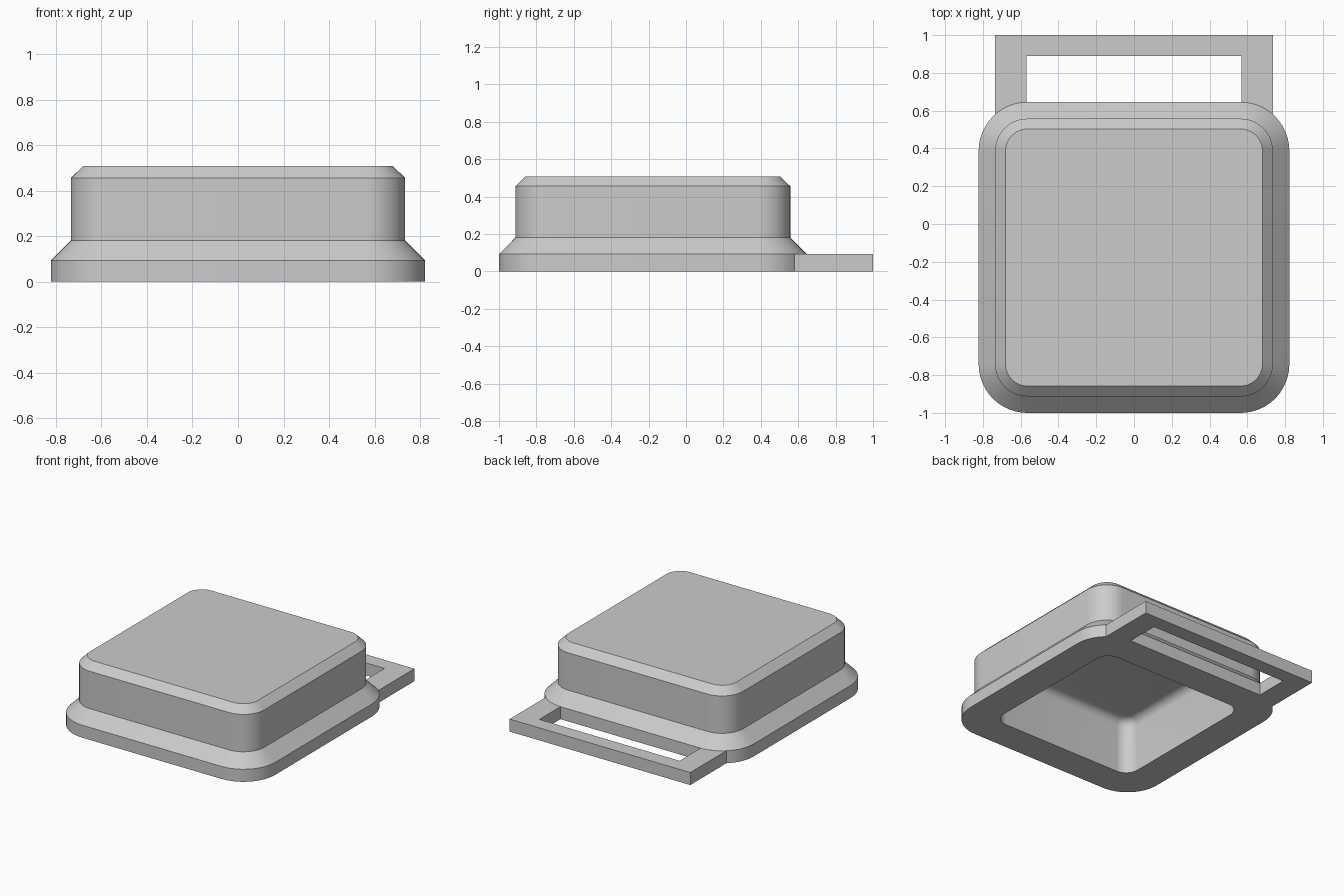
import bpy, bmesh, math

cube = bpy.data.objects.get("Cube")
if cube:
    bpy.data.objects.remove(cube, do_unlink=True)

mat = bpy.data.materials.new("plain grey")
mat.use_nodes = True
grey = (0.6, 0.6, 0.6, 1)
mat.diffuse_color = grey
mat.node_tree.nodes["Principled BSDF"].inputs["Base Color"].default_value = grey

CENTRE_Y = -0.1775   # middle of the housing
CORE = 0.565         # half distance between outer corner centres
BASE = 0.8225        # half width of the base
STEPS = 12           # segments per rounded corner


def finish(bm, name):
    bmesh.ops.recalc_face_normals(bm, faces=bm.faces)
    mesh = bpy.data.meshes.new(name)
    bm.to_mesh(mesh)
    bm.free()
    mesh.materials.append(mat)
    obj = bpy.data.objects.new(name, mesh)
    bpy.context.collection.objects.link(obj)
    bpy.ops.object.select_all(action='DESELECT')
    obj.select_set(True)
    bpy.context.view_layer.objects.active = obj
    bpy.ops.object.shade_smooth_by_angle(angle=math.radians(30))
    return obj


def ring(bm, half, core, z):
    """Rounded square with corner centres at +-core."""
    verts = []
    for quarter in range(4):
        mid = math.radians(45 + 90 * quarter)
        cx = math.copysign(core, math.cos(mid))
        cy = math.copysign(core, math.sin(mid)) + CENTRE_Y
        for i in range(STEPS + 1):
            a = math.radians(90) * (quarter + i / STEPS)
            r = half - core
            verts.append(bm.verts.new((cx + r * math.cos(a), cy + r * math.sin(a), z)))
    return verts


# Housing: outer shell from the top down, then up into the hollow underside
OPENING, INNER_CORE, CEILING, FILLET = 0.59, 0.49, 0.41, 0.06
sections = [(0.68, CORE, 0.508), (0.735, CORE, 0.455), (0.735, CORE, 0.18),
            (BASE, CORE, 0.092), (BASE, CORE, 0), (OPENING, INNER_CORE, 0)]
for i in range(6):
    a = math.radians(90) * i / 5
    sections.append((OPENING - FILLET * (1 - math.cos(a)), INNER_CORE,
                     CEILING - FILLET * (1 - math.sin(a))))

bm = bmesh.new()
rings = [ring(bm, *s) for s in sections]
for a, b in zip(rings, rings[1:]):
    for i in range(len(a)):
        j = (i + 1) % len(a)
        bm.faces.new((a[i], a[j], b[j], b[i]))
bm.faces.new(rings[0])
bm.faces.new(rings[-1])
finish(bm, "housing")

# Strap loop: flat frame whose ends follow the rounded corners of the base
OUT, IN, HEIGHT = 0.735, 0.57, 0.092
radius = BASE - CORE
end = []
for i in range(7):
    x = IN + (OUT - IN) * i / 6
    end.append((x, CENTRE_Y + CORE + math.sqrt(radius ** 2 - (x - CORE) ** 2)))
half = [(IN, 0.89)] + end + [(OUT, 1)]
outline = half + [(-x, y) for x, y in reversed(half)]

bm = bmesh.new()
face = bm.faces.new([bm.verts.new((x, y, 0)) for x, y in outline])
grown = bmesh.ops.extrude_face_region(bm, geom=[face], use_keep_orig=True)
top = [v for v in grown["geom"] if isinstance(v, bmesh.types.BMVert)]
bmesh.ops.translate(bm, verts=top, vec=(0, 0, HEIGHT))
finish(bm, "strap_loop")
